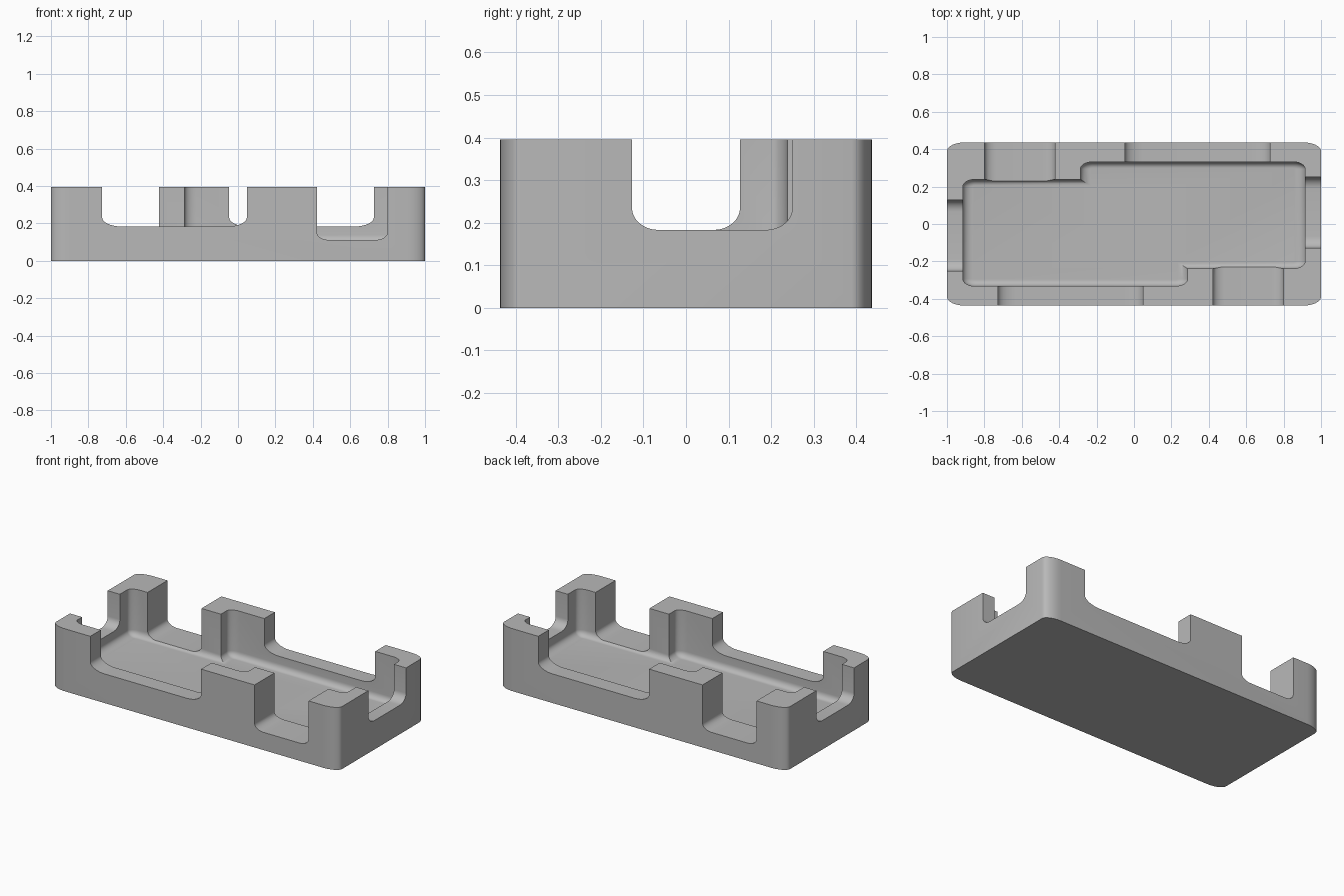
import bpy, bmesh
from mathutils import Vector

if "Cube" in bpy.data.objects:
    bpy.data.objects.remove(bpy.data.objects["Cube"], do_unlink=True)

grey = bpy.data.materials.new("plain grey")
grey.use_nodes = True
colour = (0.48, 0.48, 0.48, 1)
grey.diffuse_color = colour
grey.node_tree.nodes["Principled BSDF"].inputs["Base Color"].default_value = colour


def bevel(bm, edges, radius):
    bmesh.ops.bevel(bm, geom=edges, offset=radius, segments=8, profile=0.5,
                    affect='EDGES', clamp_overlap=True)


def rounded_box(name, lo, hi, stretch, upright=0, base=0, base_axis=None):
    """Box with rounded upright and/or lower edges, stretched along x and y."""
    lo, hi, s = Vector(lo), Vector(hi), Vector((*stretch, 1))
    bm = bmesh.new()
    bmesh.ops.create_cube(bm, size=1)
    for v in bm.verts:
        v.co = Vector([(lo[i] if v.co[i] < 0 else hi[i]) / s[i] for i in range(3)])
    if upright:
        bevel(bm, [e for e in bm.edges
                   if abs(e.verts[0].co.z - e.verts[1].co.z) > 0.01], upright)
    if base:
        def wanted(e):
            a, b = e.verts
            low = max(a.co.z, b.co.z) < lo.z + 0.0001
            return low and (base_axis is None or abs(a.co[base_axis] - b.co[base_axis]) > 0.01)
        bevel(bm, [e for e in bm.edges if wanted(e)], base)
    bmesh.ops.scale(bm, vec=s, verts=bm.verts)
    bmesh.ops.recalc_face_normals(bm, faces=bm.faces)
    mesh = bpy.data.meshes.new(name)
    bm.to_mesh(mesh)
    bm.free()
    mesh.materials.append(grey)
    obj = bpy.data.objects.new(name, mesh)
    bpy.context.collection.objects.link(obj)
    return obj


# Main block
tray = rounded_box("tray", (-1, -0.437, 0), (1, 0.437, 0.395), (2, 0.95), upright=0.05)

top = 0.6
cutters = []
# Two overlapping pockets, each the other turned half round
for name, x0, x1, y0, y1 in (("left_pocket", -0.915, 0.286, -0.332, 0.238),
                             ("right_pocket", -0.286, 0.915, -0.238, 0.332)):
    cutters.append(rounded_box(name, (x0, y0, 0.1), (x1, y1, top), (1.4, 0.85),
                               upright=0.045, base=0.038))

# Notches through the long walls, in pairs front and back
for name, a, b, floor, rad, sx, inner in (
        ("long_notch", -0.727, 0.048, 0.184, 0.05, 2, -0.2),
        ("deep_notch", 0.422, 0.799, 0.112, 0.04, 1.6, -0.15)):
    cutters.append(rounded_box("front_" + name, (a, -0.6, floor), (b, inner, top),
                               (sx, 1), base=rad, base_axis=1))
    cutters.append(rounded_box("back_" + name, (-b, -inner, floor), (-a, 0.6, top),
                               (sx, 1), base=rad, base_axis=1))

# Notches through the end walls
for name, x0, x1, y0, y1 in (("right_end_notch", -1.2, -0.8, -0.25, 0.127),
                             ("left_end_notch", 0.8, 1.2, -0.127, 0.25)):
    cutters.append(rounded_box(name, (x0, y0, 0.183), (x1, y1, top),
                               (1, 1.2), base=0.052, base_axis=0))

# Carve and tidy up
bpy.context.view_layer.objects.active = tray
tray.select_set(True)
for cutter in cutters:
    cutter.hide_render = True
    mod = tray.modifiers.new(cutter.name, 'BOOLEAN')
    mod.operation = 'DIFFERENCE'
    mod.solver = 'EXACT'
    mod.object = cutter
    bpy.ops.object.modifier_apply(modifier=mod.name)
    bpy.data.objects.remove(cutter, do_unlink=True)

bpy.ops.object.shade_smooth_by_angle(angle=0.5)
